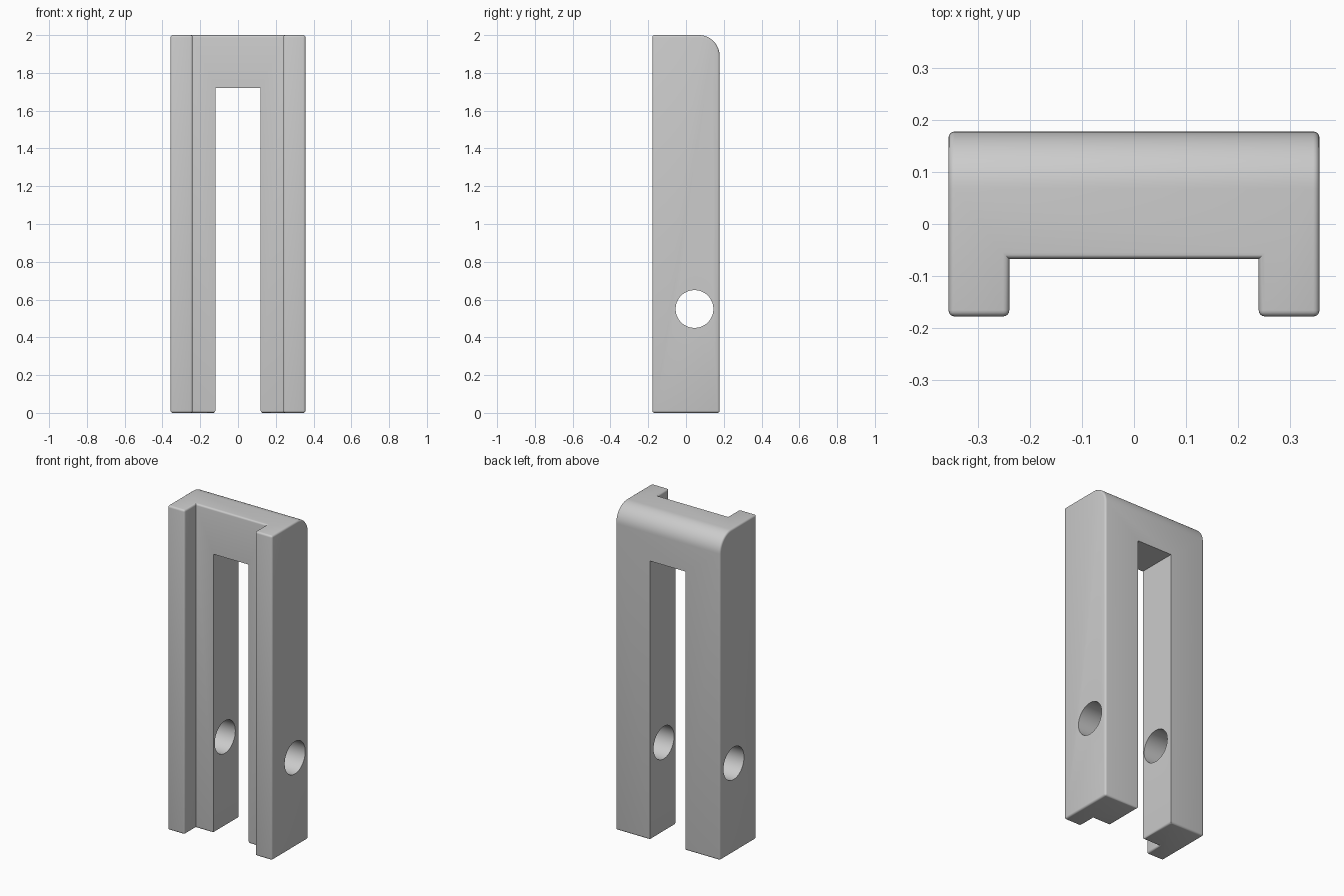
import bpy, bmesh, math
from mathutils import Matrix

if "Cube" in bpy.data.objects:
    bpy.data.objects.remove(bpy.data.objects["Cube"], do_unlink=True)

HX, HY, H = 0.357, 0.178, 2.0             # half width, half depth, height
CHANNEL_X, CHANNEL_Y = 0.24, -0.067       # front channel
SLOT_X, SLOT_Z = 0.12, 1.72               # gap between the legs
ROUND, EDGE = 0.11, 0.012                 # large and small edge rounding

grey = bpy.data.materials.new("plain grey")
grey.use_nodes = True
colour = (0.6, 0.6, 0.6, 1)
grey.diffuse_color = colour
grey.node_tree.nodes["Principled BSDF"].inputs["Base Color"].default_value = colour


def make_object(name, bm):
    mesh = bpy.data.meshes.new(name)
    bmesh.ops.recalc_face_normals(bm, faces=bm.faces)
    bm.to_mesh(mesh)
    bm.free()
    obj = bpy.data.objects.new(name, mesh)
    bpy.context.collection.objects.link(obj)
    mesh.materials.append(grey)
    return obj


def cut(target, name, bm):
    """Subtract a solid from the target and discard the cutter."""
    cutter = make_object(name, bm)
    cutter.hide_render = True
    mod = target.modifiers.new(name, "BOOLEAN")
    mod.operation, mod.solver, mod.object = "DIFFERENCE", "EXACT", cutter
    bpy.context.view_layer.update()
    deps = bpy.context.evaluated_depsgraph_get()
    mesh = bpy.data.meshes.new_from_object(target.evaluated_get(deps))
    target.modifiers.clear()
    target.data = mesh
    bpy.data.objects.remove(cutter, do_unlink=True)


# Channelled bar: half footprint mirrored, then extruded upwards
half = [(CHANNEL_X, CHANNEL_Y), (CHANNEL_X, -HY), (HX, -HY), (HX, HY)]
outline = half + [(-x, y) for x, y in reversed(half)]
bm = bmesh.new()
base = bm.faces.new([bm.verts.new((x, y, 0)) for x, y in outline])
top = bmesh.ops.extrude_face_region(bm, geom=[base])["geom"]
bmesh.ops.translate(bm, vec=(0, 0, H),
                    verts=[v for v in top if isinstance(v, bmesh.types.BMVert)])
bmesh.ops.recalc_face_normals(bm, faces=bm.faces)

# Large rounding along the top back edge
back_top = [e for e in bm.edges
            if all(v.co.z > H - 0.01 and v.co.y > HY - 0.01 for v in e.verts)]
bmesh.ops.bevel(bm, geom=back_top, offset=ROUND, segments=14, profile=0.5,
                affect="EDGES", clamp_overlap=False)
frame = make_object("forked_frame", bm)

# Slot that separates the two legs
bm = bmesh.new()
bmesh.ops.create_cube(bm, size=1, matrix=Matrix.Translation((0, 0, SLOT_Z / 2 - 0.25))
                      @ Matrix.Diagonal((2 * SLOT_X, 1, SLOT_Z + 0.5, 1)))
cut(frame, "slot_cutter", bm)

# Small rounding on outer edges; the slot and inner corners stay sharp
bm = bmesh.new()
bm.from_mesh(frame.data)


def is_soft(edge):
    if len(edge.link_faces) != 2 or not edge.is_convex:
        return False
    if edge.calc_face_angle() < math.radians(50):
        return False
    mid = (edge.verts[0].co + edge.verts[1].co) / 2
    on_slot = abs(mid.x) < SLOT_X + 0.01 and 0.01 < mid.z < SLOT_Z + 0.01
    return not on_slot


bmesh.ops.bevel(bm, geom=[e for e in bm.edges if is_soft(e)], offset=EDGE,
                segments=4, profile=0.5, affect="EDGES", clamp_overlap=False)
bm.to_mesh(frame.data)
bm.free()

# Cross hole through both legs
bm = bmesh.new()
bmesh.ops.create_cone(bm, cap_ends=True, segments=64, radius1=0.1, radius2=0.1, depth=1,
                      matrix=Matrix.Translation((0, 0.045, 0.55))
                      @ Matrix.Rotation(math.pi / 2, 4, "Y"))
cut(frame, "hole_cutter", bm)

# Smooth shading with crisp corners
bpy.ops.object.select_all(action="DESELECT")
frame.select_set(True)
bpy.context.view_layer.objects.active = frame
bpy.ops.object.shade_smooth_by_angle(angle=math.radians(35))
